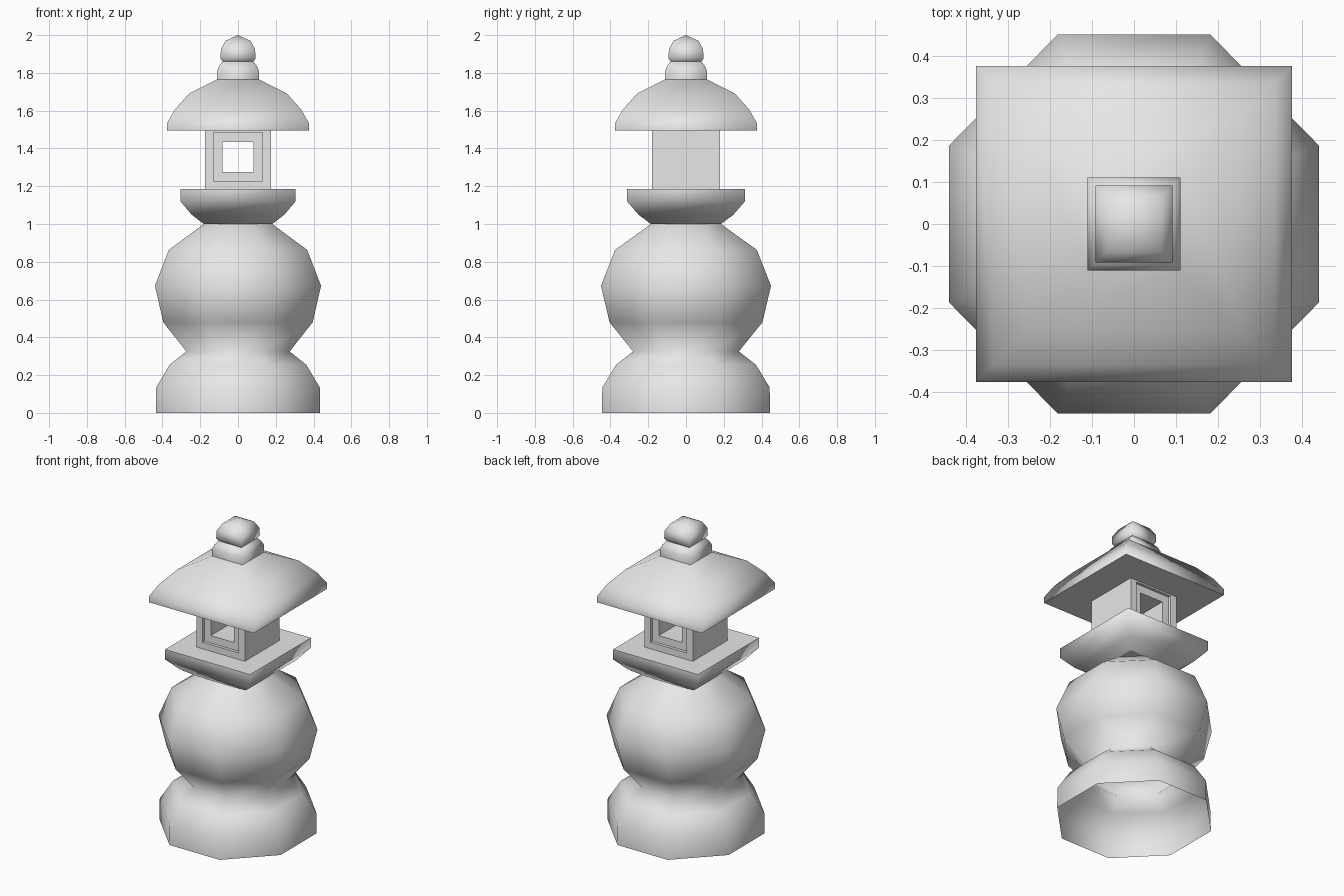
import bpy, bmesh, math

cube = bpy.data.objects.get("Cube")
if cube:
    bpy.data.objects.remove(cube, do_unlink=True)

stone = bpy.data.materials.new("grey_stone")
stone.use_nodes = True
stone.diffuse_color = (0.8, 0.8, 0.8, 1)
stone.node_tree.nodes["Principled BSDF"].inputs["Base Color"].default_value = (0.8, 0.8, 0.8, 1)


def loft(name, rings, smooth=True, closed=False, bottom=True, top=True):
    """Skin a stack of equal-length rings, with flat caps or joined end to end."""
    bm = bmesh.new()
    loops = [[bm.verts.new(p) for p in ring] for ring in rings]
    n = len(loops[0])
    pairs = list(zip(loops, loops[1:]))
    if closed:
        pairs.append((loops[-1], loops[0]))
    for a, b in pairs:
        for i in range(n):
            j = (i + 1) % n
            bm.faces.new((a[i], a[j], b[j], b[i])).smooth = smooth
    if not closed:
        if bottom:
            bm.faces.new(loops[0][::-1])
        if top:
            bm.faces.new(loops[-1])
    bmesh.ops.remove_doubles(bm, verts=bm.verts, dist=0.0005)
    bmesh.ops.recalc_face_normals(bm, faces=bm.faces)
    mesh = bpy.data.meshes.new(name)
    bm.to_mesh(mesh)
    bm.free()
    mesh.materials.append(stone)
    obj = bpy.data.objects.new(name, mesh)
    bpy.context.collection.objects.link(obj)
    return obj


def polygon(sides, apothem, z, x_scale=1.0):
    """Level ring of a regular polygon with flats facing the axes."""
    r = apothem / math.cos(math.pi / sides)
    angles = [(i + 0.5) * math.tau / sides for i in range(sides)]
    return [(r * math.cos(a) * x_scale, r * math.sin(a), z) for a in angles]


def stack(name, sides, profile, x_scale=1.0, **options):
    return loft(name, [polygon(sides, r, z, x_scale) for r, z in profile], **options)


def frame(half, low, high, y):
    """Upright rectangle used for the lamp house and its window."""
    return [(-half, y, low), (half, y, low), (half, y, high), (-half, y, high)]


# Hollow octagonal foot flowing into the round body
stack("body", 8, [(0.445, 0), (0.443, 0.135), (0.37, 0.255), (0.28, 0.325),
                  (0.405, 0.48), (0.45, 0.673), (0.375, 0.863), (0.185, 1.0)],
      x_scale=0.977, bottom=False)

# Square platform with a curved underside
stack("platform", 4, [(0.185, 1.0), (0.25, 1.048), (0.312, 1.12), (0.312, 1.184)],
      x_scale=0.977)

# Lamp house with recessed window frames and an opening right through
outer = (0.174, 1.18, 1.5)
recess = (0.13, 1.227, 1.485)
window = (0.083, 1.275, 1.435)
front = [(outer, -0.179), (recess, -0.179), (recess, -0.16), (window, -0.16)]
back = [(shape, -y) for shape, y in reversed(front)]
loft("lamp_house", [frame(*shape, y) for shape, y in front + back],
     smooth=False, closed=True)

# Domed square roof
stack("roof", 4, [(0.375, 1.495), (0.375, 1.535), (0.335, 1.605),
                  (0.258, 1.692), (0.11, 1.765)])

# Finial: collar and pointed bud
stack("finial_collar", 4, [(0.11, 1.76), (0.11, 1.812), (0.098, 1.84), (0.08, 1.862)])
stack("finial_bud", 4, [(0.08, 1.857), (0.092, 1.875), (0.091, 1.925),
                        (0.066, 1.97), (0, 2.0)], top=False)
